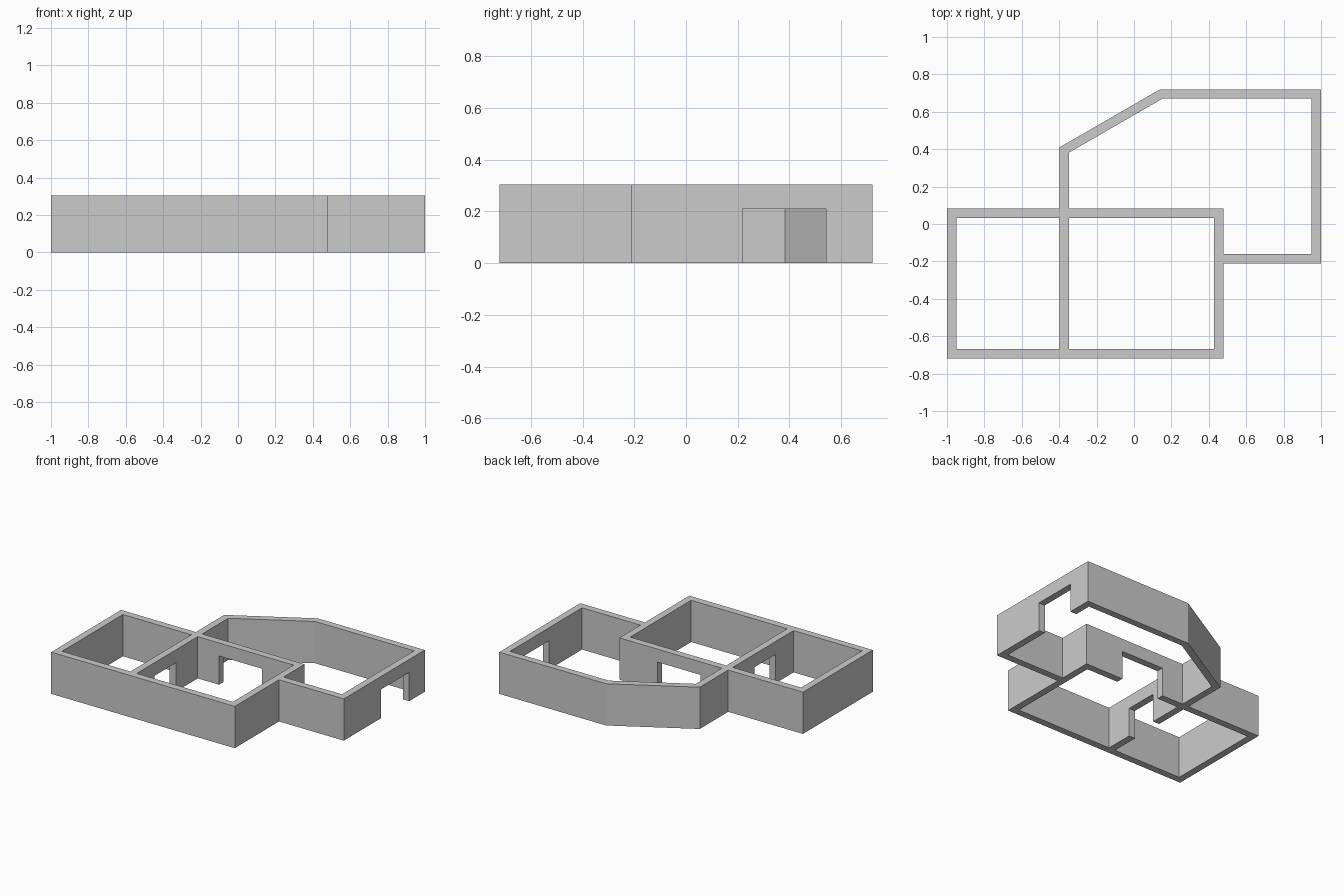
import bpy, bmesh

if "Cube" in bpy.data.objects:
    bpy.data.objects.remove(bpy.data.objects["Cube"])

HEIGHT = 0.304
DOOR_H = 0.209


def prism(name, points, z0, z1):
    """Extrude a plan outline between two heights."""
    bm = bmesh.new()
    base = bm.faces.new([bm.verts.new((x, y, z0)) for x, y in points])
    top = bmesh.ops.extrude_face_region(bm, geom=[base])["geom"]
    for v in top:
        if isinstance(v, bmesh.types.BMVert):
            v.co.z = z1
    bmesh.ops.recalc_face_normals(bm, faces=bm.faces)
    mesh = bpy.data.meshes.new(name)
    bm.to_mesh(mesh)
    bm.free()
    obj = bpy.data.objects.new(name, mesh)
    bpy.context.collection.objects.link(obj)
    return obj


def rect(x0, x1, y0, y1):
    return [(x0, y0), (x1, y0), (x1, y1), (x0, y1)]


# Solid footprint of the floor plan
walls = prism("walls", [
    (-1, -0.72), (0.478, -0.72), (0.478, -0.211), (1, -0.211), (1, 0.72),
    (0.139, 0.72), (-0.398, 0.41), (-0.398, 0.083), (-1, 0.083)], 0, HEIGHT)

# Room interiors, open at top and bottom
rooms = {
    "left_room": rect(-0.949, -0.398, -0.669, 0.032),
    "middle_room": rect(-0.347, 0.427, -0.669, 0.032),
    "back_room": [(-0.347, 0.083), (0.478, 0.083), (0.478, -0.16), (0.949, -0.16),
                  (0.949, 0.67), (0.152, 0.67), (-0.347, 0.382)],
}
# Doorways, open at the floor
doors = {
    "inner_door": rect(-0.42, -0.32, -0.463, -0.217),
    "back_door": rect(-0.175, 0.17, 0.01, 0.11),
    "outer_door": rect(0.92, 1.03, 0.218, 0.541),
}

cutters = [prism(n, p, -0.1, HEIGHT + 0.1) for n, p in rooms.items()]
cutters += [prism(n, p, -0.1, DOOR_H) for n, p in doors.items()]

for cutter in cutters:
    cutter.hide_render = True
    cutter.display_type = 'WIRE'
    mod = walls.modifiers.new(cutter.name, 'BOOLEAN')
    mod.operation = 'DIFFERENCE'
    mod.solver = 'EXACT'
    mod.object = cutter

# Bake the cuts and remove the cutters
bpy.context.view_layer.update()
deps = bpy.context.evaluated_depsgraph_get()
result = bpy.data.meshes.new_from_object(walls.evaluated_get(deps))
walls.modifiers.clear()
walls.data = result
for cutter in cutters:
    bpy.data.objects.remove(cutter, do_unlink=True)
